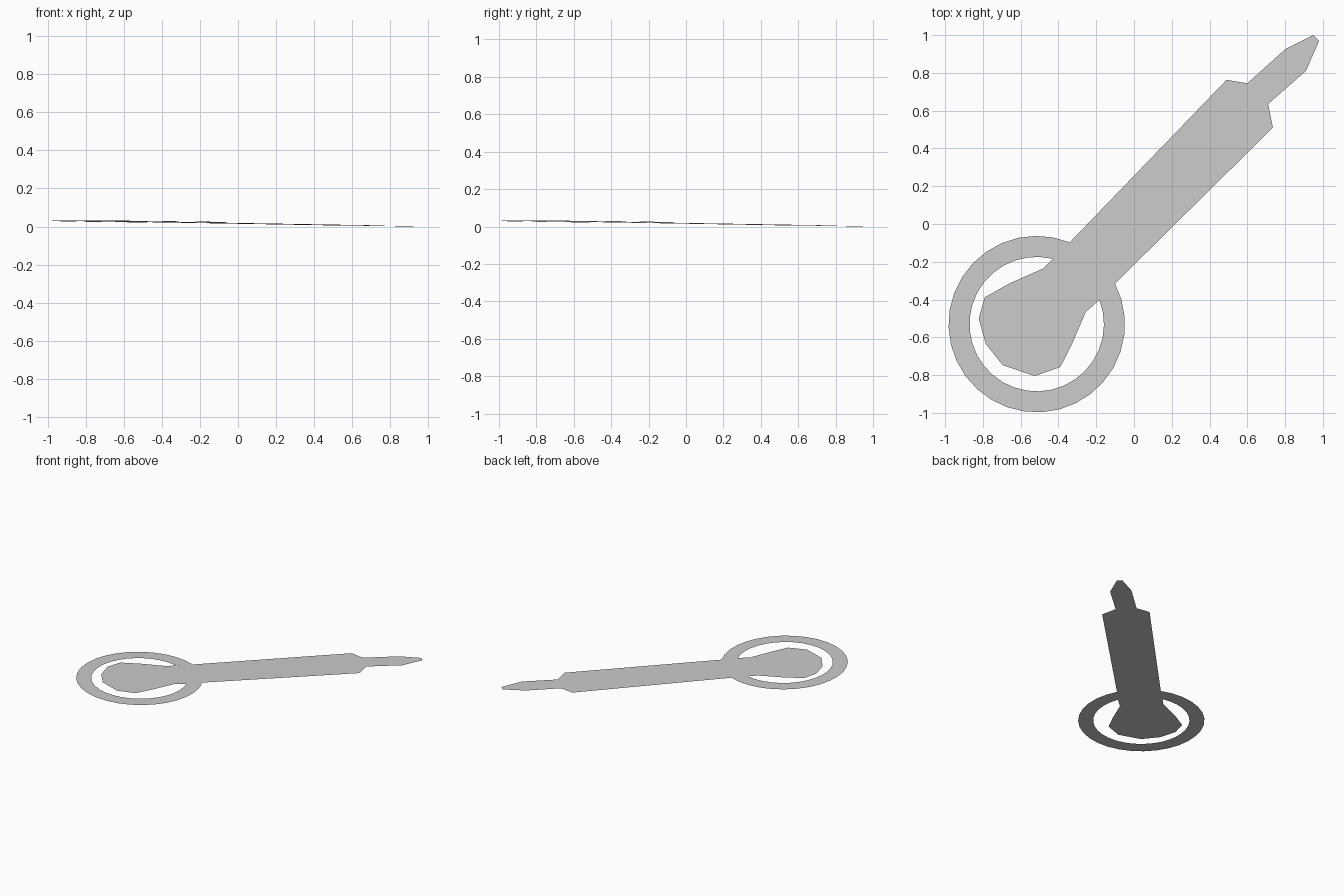
import bpy, bmesh, math

if "Cube" in bpy.data.objects:
    bpy.data.objects.remove(bpy.data.objects["Cube"])

grey = bpy.data.materials.new("light_grey")
grey.diffuse_color = (0.6, 0.6, 0.6, 1)
grey.use_nodes = True
grey.node_tree.nodes["Principled BSDF"].inputs["Base Color"].default_value = grey.diffuse_color


def lift(x, y):
    # the whole sheet tilts slightly down towards the tip
    return (x, y, max(0.0, 0.017 - 0.0087 * (x + y)))


def finish(name, bm):
    # make every face look upwards, then store the object
    bm.normal_update()
    bmesh.ops.reverse_faces(bm, faces=[f for f in bm.faces if f.normal.z < 0])
    mesh = bpy.data.meshes.new(name)
    bm.to_mesh(mesh)
    bm.free()
    mesh.materials.append(grey)
    ob = bpy.data.objects.new(name, mesh)
    bpy.context.collection.objects.link(ob)


# pointer: tip, long shaft and rounded tail in one flat outline
outline = [
    (0.95, 1.0), (0.98, 0.97), (0.91, 0.81), (0.71, 0.635), (0.735, 0.51),
    (-0.10, -0.315), (-0.18, -0.40), (-0.255, -0.465), (-0.33, -0.64),
    (-0.39, -0.757), (-0.525, -0.805), (-0.695, -0.747), (-0.785, -0.635),
    (-0.822, -0.50), (-0.79, -0.388), (-0.66, -0.315), (-0.48, -0.235),
    (-0.43, -0.185), (-0.34, -0.097), (0.49, 0.763), (0.60, 0.745), (0.80, 0.925),
]
bm = bmesh.new()
face = bm.faces.new([bm.verts.new(lift(*p)) for p in outline])
bmesh.ops.triangulate(bm, faces=[face])
finish("pointer", bm)

# open ring around the tail, ending on both edges of the shaft
CX, CY, N = -0.515, -0.53, 28


def arc(bm, radius, start, end):
    verts = []
    for i in range(N + 1):
        a = math.radians(start + (end - start) * i / N)
        verts.append(bm.verts.new(lift(CX + radius * math.cos(a), CY + radius * math.sin(a))))
    return verts


bm = bmesh.new()
outer = arc(bm, 0.467, 67.9, 387.3)
inner = arc(bm, 0.356, 76.2, 381.2)
for i in range(N):
    bm.faces.new((outer[i], outer[i + 1], inner[i + 1], inner[i]))
finish("ring", bm)
